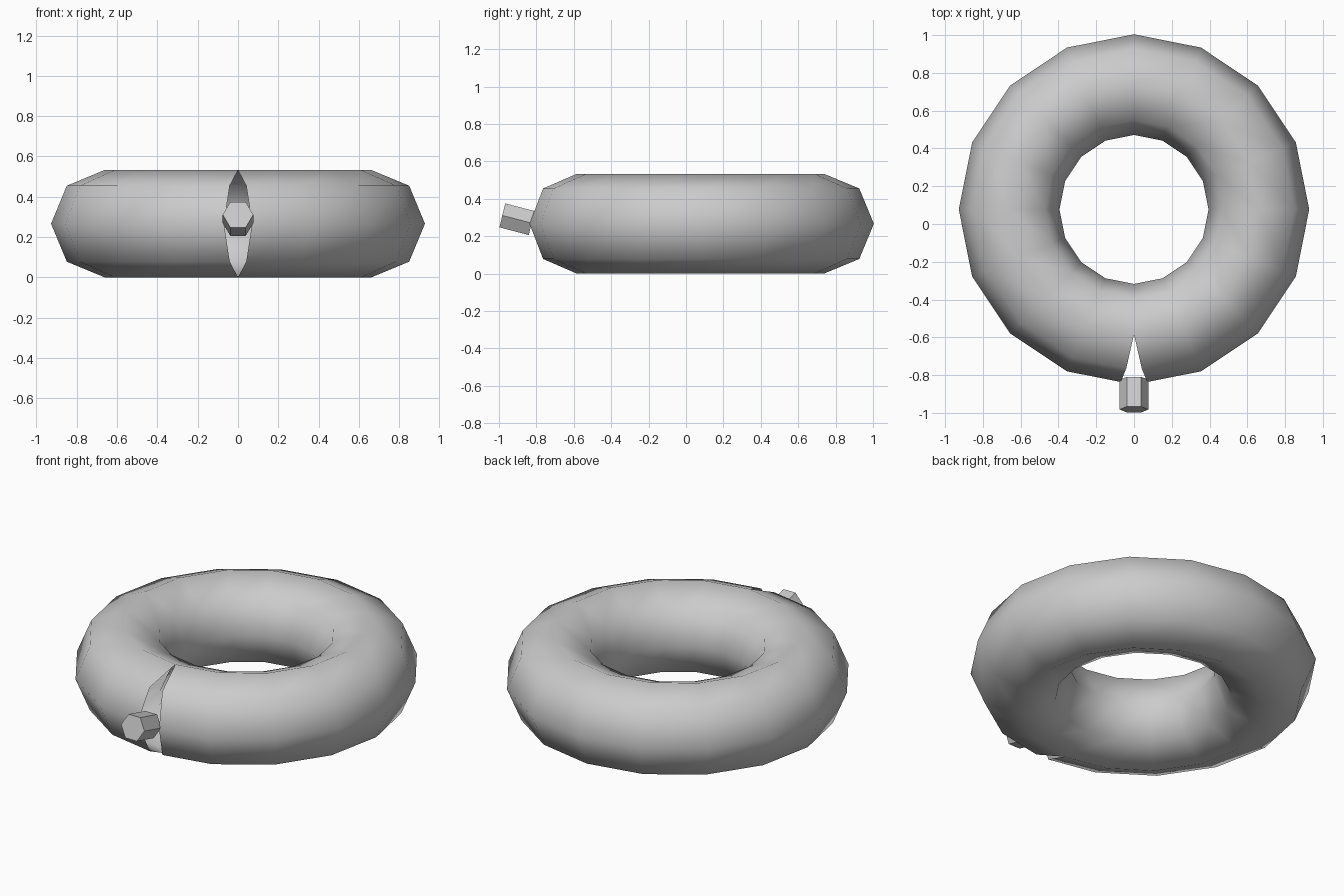
import bpy, bmesh
from math import sin, cos, pi
from mathutils import Vector

if "Cube" in bpy.data.objects:
    bpy.data.objects.remove(bpy.data.objects["Cube"])

RING, TUBE, CY, CZ = 0.661, 0.2665, 0.077, 0.2665
SEG, SIDES = 16, 8
SLIT = {0: 0.07, 1: 0.041, 7: 0.041}   # half width of the slit at the outer tube corners


def finish(bm, name, smooth):
    bmesh.ops.recalc_face_normals(bm, faces=bm.faces)
    for f in bm.faces:
        f.smooth = smooth
    me = bpy.data.meshes.new(name)
    bm.to_mesh(me)
    bm.free()
    ob = bpy.data.objects.new(name, me)
    bpy.context.collection.objects.link(ob)
    return ob


# Hollow inflatable ring, with the front seam split open on its outer side
bm = bmesh.new()
cache = {}


def ring_vert(i, j, side):
    i, j = i % SEG, j % SIDES
    dx = SLIT.get(j, 0) * side if i == 0 else 0
    key = (i, j, dx)
    if key not in cache:
        a, b = -pi / 2 + 2 * pi * i / SEG, 2 * pi * j / SIDES
        r = RING + TUBE * cos(b)
        cache[key] = bm.verts.new((r * cos(a) + dx, CY + r * sin(a) + abs(dx) * 0.2,
                                   CZ + TUBE * sin(b)))
    return cache[key]


for i in range(SEG):
    side = 1 if i < SEG / 2 else -1
    for j in range(SIDES):
        bm.faces.new([ring_vert(i, j, side), ring_vert(i + 1, j, side),
                      ring_vert(i + 1, j + 1, side), ring_vert(i, j + 1, side)])
finish(bm, "swim_ring", True)

# Hexagonal air valve, tilted slightly upwards, open towards the ring
bm = bmesh.new()
up = Vector((0, 0.24, 0.97)).normalized()
loops = []
for centre in (Vector((0, -0.982, 0.311)), Vector((0, -0.825, 0.27))):
    loops.append([bm.verts.new(centre + Vector((0.076 * cos(k * pi / 3), 0, 0))
                               + up * 0.076 * sin(k * pi / 3)) for k in range(6)])
front, back = loops
for k in range(6):
    n = (k + 1) % 6
    bm.faces.new([front[k], front[n], back[n], back[k]])
bm.faces.new(front)
finish(bm, "air_valve", False)
